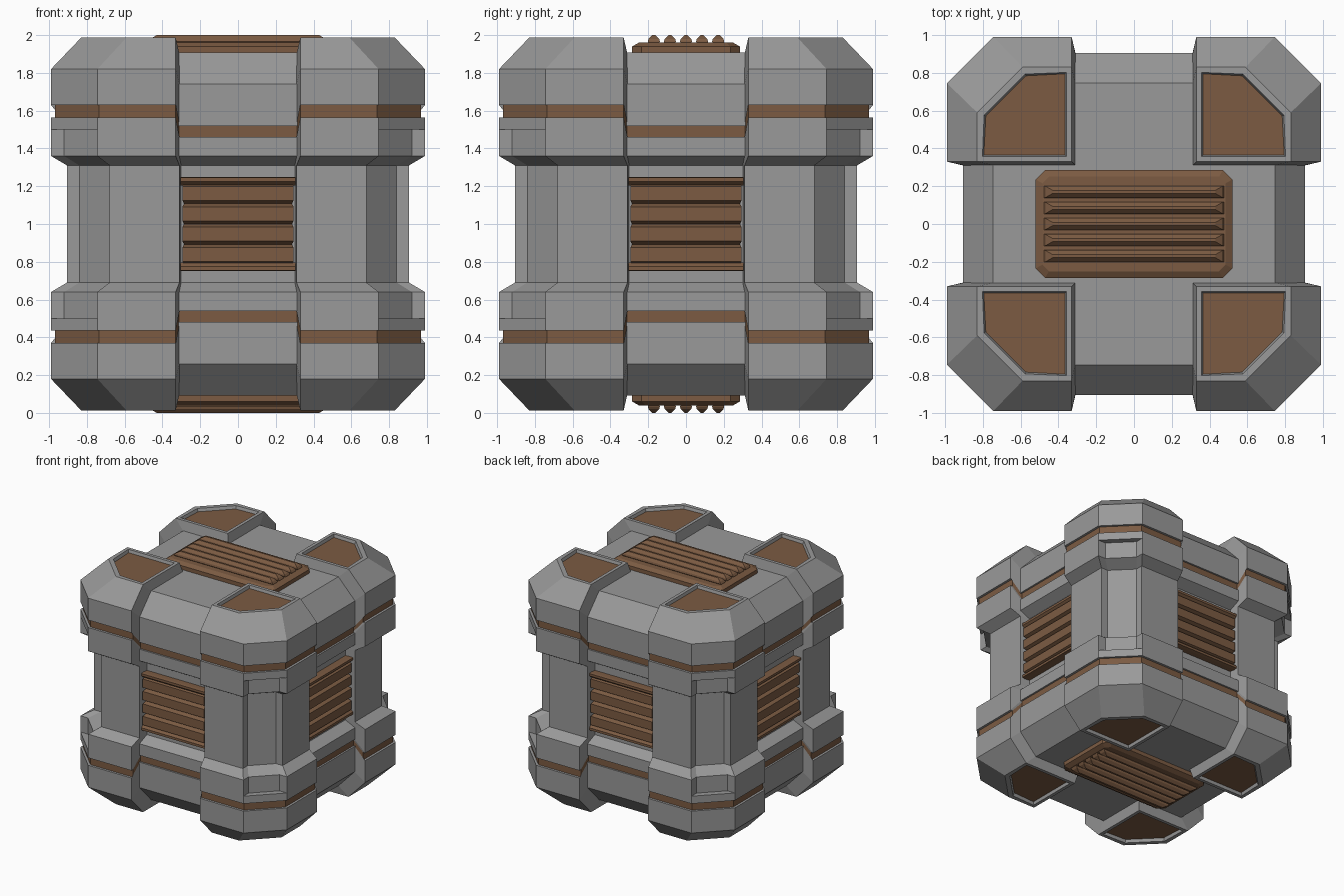
import bpy, bmesh, math

if "Cube" in bpy.data.objects:
    bpy.data.objects.remove(bpy.data.objects["Cube"])

brown = bpy.data.materials.new("brown")
brown.diffuse_color = (0.20, 0.105, 0.055, 1)
brown.use_nodes = True
brown.node_tree.nodes["Principled BSDF"].inputs["Base Color"].default_value = brown.diffuse_color
grey = bpy.data.materials.new("grey")
grey.diffuse_color = (0.32, 0.32, 0.32, 1)
grey.use_nodes = True
grey.node_tree.nodes["Principled BSDF"].inputs["Base Color"].default_value = grey.diffuse_color


def loft(rings, cap_start=True, brown_bands=()):
    """Skin a stack of equal-length rings into a bmesh."""
    bm = bmesh.new()
    vs = [[bm.verts.new(p) for p in r] for r in rings]
    n = len(rings[0])
    for k in range(len(vs) - 1):
        for i in range(n):
            j = (i + 1) % n
            f = bm.faces.new((vs[k][i], vs[k][j], vs[k + 1][j], vs[k + 1][i]))
            f.material_index = 1 if k in brown_bands else 0
    bm.faces.new(vs[-1])
    if cap_start:
        bm.faces.new(vs[0][::-1])
    bmesh.ops.remove_doubles(bm, verts=bm.verts[:], dist=0.0005)
    bmesh.ops.recalc_face_normals(bm, faces=bm.faces[:])
    return bm


def finish(bm, name, mats, mirror=(False, False, False)):
    me = bpy.data.meshes.new(name)
    bm.to_mesh(me)
    bm.free()
    for m in mats:
        me.materials.append(m)
    ob = bpy.data.objects.new(name, me)
    ob.location = (0, 0, 1)
    bpy.context.collection.objects.link(ob)
    if any(mirror):
        mod = ob.modifiers.new("mirror", 'MIRROR')
        mod.use_axis = mirror
    return ob


def octagon(hx, hy, c, z):
    return [(hx, -hy + c, z), (hx, hy - c, z), (hx - c, hy, z), (-hx + c, hy, z),
            (-hx, hy - c, z), (-hx, -hy + c, z), (-hx + c, -hy, z), (hx - c, -hy, z)]


def rect(hx, hy, z, y0=0):
    return [(hx, y0 - hy, z), (hx, y0 + hy, z), (-hx, y0 + hy, z), (-hx, y0 - hy, z)]


# Corner posts: one upper quarter, mirrored on three axes (z relative to mid height)
def post_ring(z, zi, f, s, g, xo=0.33, xi=0.31):
    d = f - 0.09
    return [(xo, f, z), (s, f, z), (s, g, z), (g, s, z), (f, s, z), (f, xo, z),
            (d, xi, zi), (xi, xi, zi), (xi, d, zi)]


rings = [
    post_ring(0, 0, .905, .68, .84, .31, .30),
    post_ring(.31, .31, .905, .68, .84, .31, .30),
    post_ring(.36, .36, .99, .745, .92),
    post_ring(.50, .42, .99, .745, .92),
    post_ring(.50, .42, .99, .745, .99),
    post_ring(.565, .46, .99, .745, .99),
    post_ring(.565, .46, .97, .737, .97),
    post_ring(.63, .52, .97, .737, .97),
    post_ring(.63, .52, .99, .745, .99),
    post_ring(.82, .74, .99, .745, .99),
    post_ring(.987, .90, .83, .59, .83),
]
top = rings[-1][:6]
rings.append(top + [top[5], (.33, .33, .987), top[0]])
bm = loft(rings, cap_start=False, brown_bands=(6,))
# Recessed brown panel on the post end
bm.faces.ensure_lookup_table()
cap = max(bm.faces, key=lambda f: f.calc_center_median().z)
bmesh.ops.inset_individual(bm, faces=[cap], thickness=0.04, depth=0)
bmesh.ops.inset_individual(bm, faces=[cap], thickness=0.01, depth=-0.025)
cap.material_index = 1
finish(bm, "corner_posts", (grey, brown), (True, True, True))

# Central core with brown belt, upper half mirrored down
prof = [(0, .82), (.31, .82), (.36, .905), (.46, .905), (.46, .89), (.52, .89),
        (.52, .905), (.74, .905), (.907, .745)]
bm = loft([octagon(f, f, 0.3, z) for z, f in prof], cap_start=False, brown_bands=(4,))
finish(bm, "core", (grey, brown), (False, False, True))

# Vents on top and bottom
bm = loft([octagon(.52, .285, .05, .89), octagon(.52, .285, .05, .94),
           octagon(.485, .25, .035, .96)])
finish(bm, "end_vent_base", (brown,), (False, False, True))
for i in range(5):
    y = (i - 2) * 0.085
    bm = loft([rect(.475, .02, .945, y), rect(.475, .032, .965, y),
               rect(.465, .028, .98, y), rect(.43, .008, 1.0, y)])
    finish(bm, "end_vent_rib", (brown,), (False, False, True))

# Vents on the four sides: built facing up, then turned outward
for side in range(4):
    parts = []
    for i in range(4):
        y = (i - 1.5) * 0.108
        parts.append(loft([rect(.285, .054, .81, y), rect(.285, .054, .845, y),
                           rect(.295, .037, .885, y)]))
    for sgn in (-1, 1):
        parts.append(loft([rect(.305, .022, .81, sgn * .226), rect(.305, .022, .865, sgn * .226),
                           rect(.305, .010, .89, sgn * .235)]))
    for bm in parts:
        ob = finish(bm, "side_vent_rib", (brown,))
        ob.rotation_euler = (math.pi / 2, 0, side * math.pi / 2)
